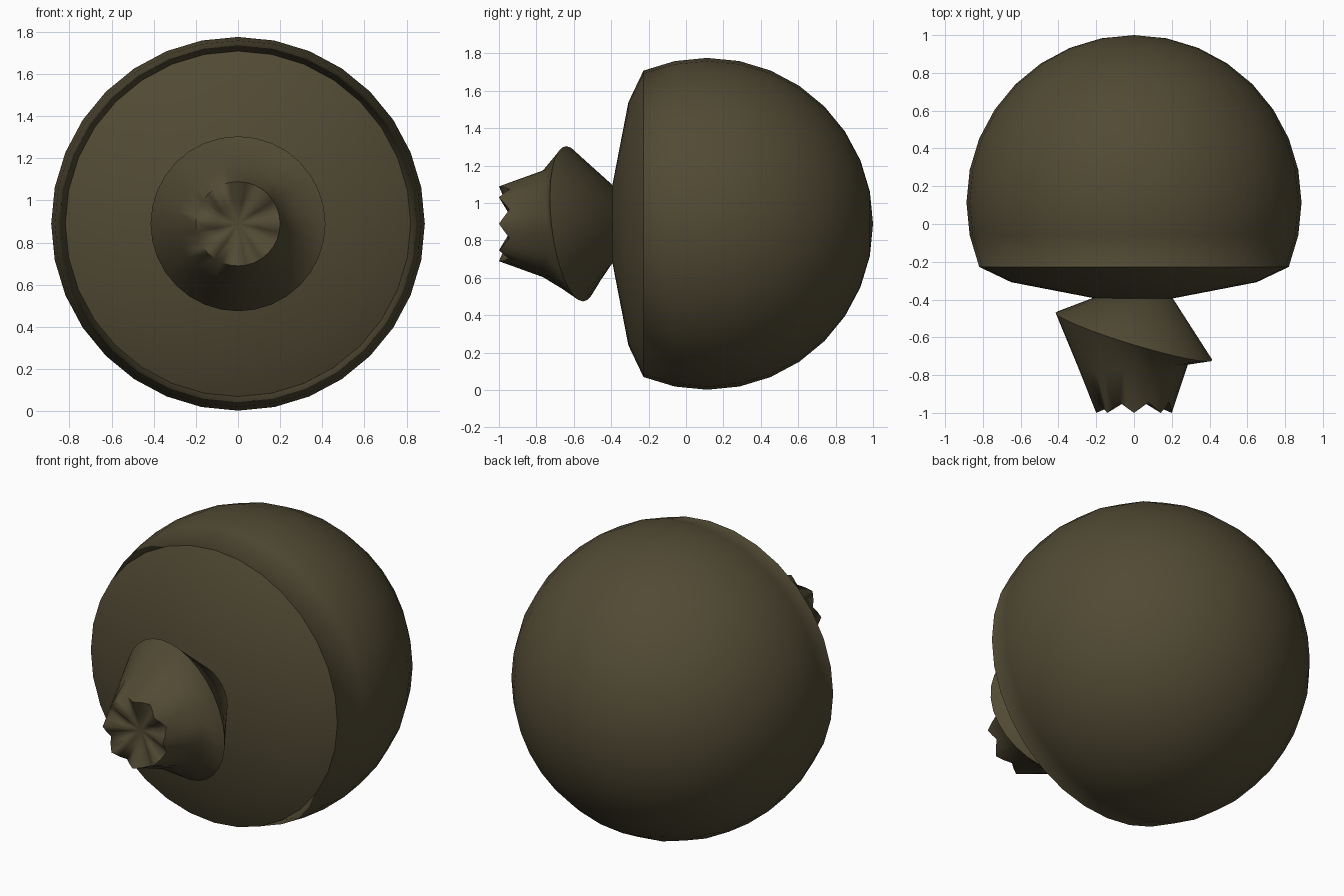
import bpy, bmesh, math

if "Cube" in bpy.data.objects:
    bpy.data.objects.remove(bpy.data.objects["Cube"])

SEG = 32
CZ = 0.889      # height of the lathe axis, which runs along y
R = 0.887       # body radius
BY = 0.113      # body centre along y

mat = bpy.data.materials.new("dark olive")
mat.diffuse_color = (0.082, 0.068, 0.034, 1.0)
mat.use_nodes = True
mat.node_tree.nodes["Principled BSDF"].inputs["Base Color"].default_value = mat.diffuse_color


def lathe(name, rings, start=None, end=None, smooth=60):
    """Skin rings around the y axis; each ring is (radius, function(cos, sin) -> y)."""
    bm = bmesh.new()
    loops = []
    for r, yf in rings:
        loop = []
        for i in range(SEG):
            a = 2 * math.pi * i / SEG
            c, s = math.cos(a), math.sin(a)
            loop.append(bm.verts.new((r * c, yf(c, s), CZ + r * s)))
        loops.append(loop)
    for A, B in zip(loops, loops[1:]):
        for i in range(SEG):
            j = (i + 1) % SEG
            bm.faces.new((A[i], A[j], B[j], B[i]))
    for y, loop in ((start, loops[0]), (end, loops[-1])):
        if y is not None:
            p = bm.verts.new((0, y, CZ))
            for i in range(SEG):
                bm.faces.new((loop[i], loop[(i + 1) % SEG], p))
    bmesh.ops.recalc_face_normals(bm, faces=bm.faces)
    me = bpy.data.meshes.new(name)
    bm.to_mesh(me)
    bm.free()
    me.materials.append(mat)
    ob = bpy.data.objects.new(name, me)
    bpy.context.collection.objects.link(ob)
    bpy.ops.object.select_all(action='DESELECT')
    ob.select_set(True)
    bpy.context.view_layer.objects.active = ob
    bpy.ops.object.shade_smooth_by_angle(angle=math.radians(smooth))
    return ob


def flat(y):
    return lambda c, s: y


# rounded sack body: most of a sphere, then a shallow front cone to the neck
body = []
for k in range(1, 11):
    a = math.pi * k / 16
    body.append((R * math.sin(a), flat(BY + R * math.cos(a))))
body += [(0.82, flat(-0.227)), (0.65, flat(-0.308)), (0.2, flat(-0.395))]
lathe("sack_body", body, start=1.0, end=-0.395, smooth=75)


# gathered neck: tilted flare, narrowing to a pleated mouth
def tilted(c, s):
    return -0.595 - 0.125 * c - 0.045 * s


def pleat(c, s):
    return -0.972 - 0.028 * math.cos(8 * math.atan2(s, c))


neck = [
    (0.2, flat(-0.385)),
    (0.415, tilted),
    (0.285, lambda c, s: -0.765 + 0.02 * c),
    (0.2, pleat),
    (0.1, lambda c, s: -0.945 - 0.012 * math.cos(8 * math.atan2(s, c))),
]
lathe("gathered_neck", neck, start=-0.385, end=-0.92, smooth=75)
